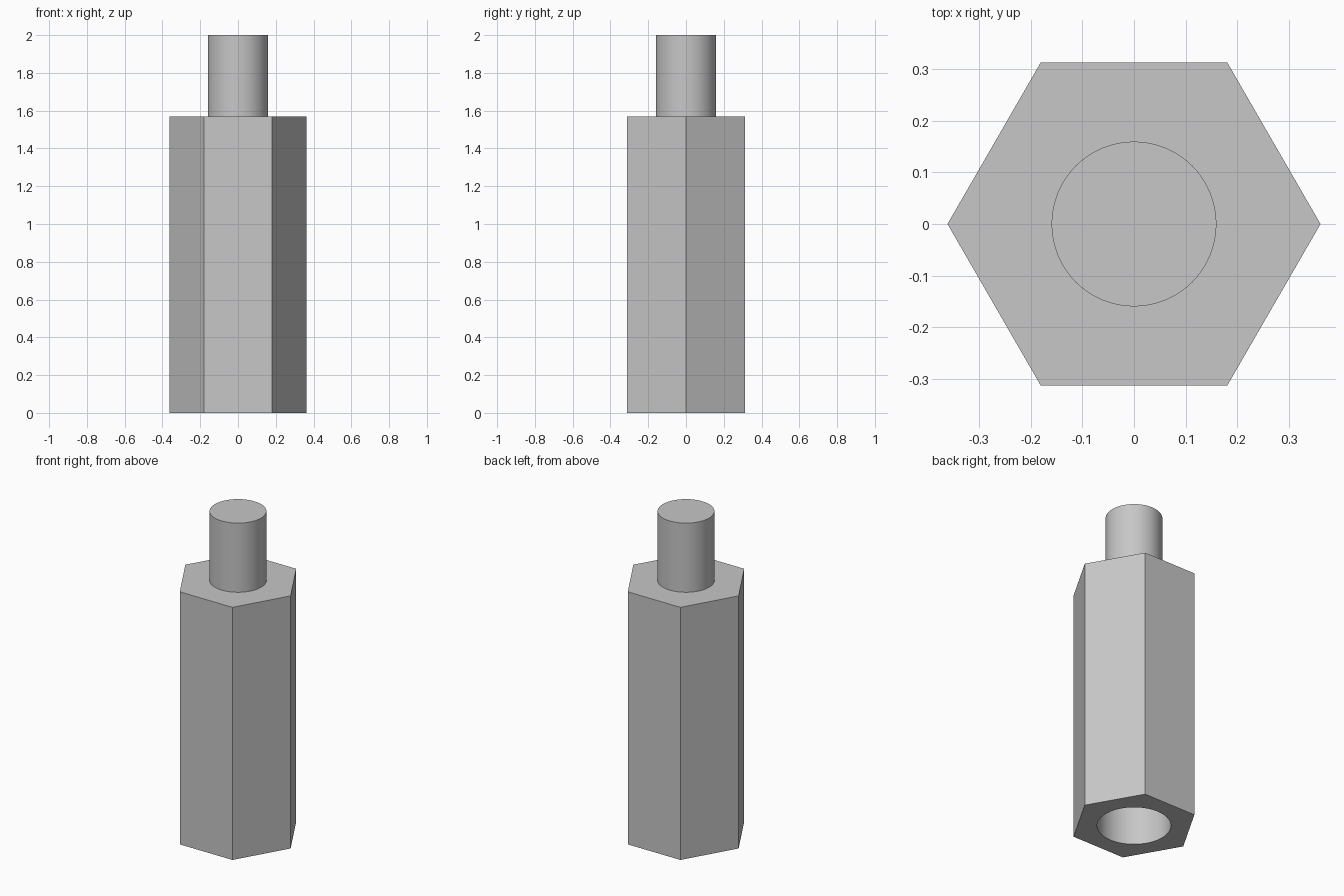
import bpy, bmesh, math

cube = bpy.data.objects.get("Cube")
if cube:
    bpy.data.objects.remove(cube, do_unlink=True)

HEX_R, STUD_R, BORE_R = 0.362, 0.16, 0.208
BODY_H, TOTAL_H, BORE_DEPTH = 1.57, 2.0, 0.7

metal = bpy.data.materials.new("grey metal")
metal.use_nodes = True
grey = (0.57, 0.57, 0.57, 1)
metal.diffuse_color = grey
metal.node_tree.nodes["Principled BSDF"].inputs["Base Color"].default_value = grey


def ring(bm, radius, z, sides):
    """Closed loop of edges around the z axis, first corner on +x."""
    verts = [bm.verts.new((radius * math.cos(math.tau * i / sides),
                           radius * math.sin(math.tau * i / sides), z))
             for i in range(sides)]
    edges = [bm.edges.new((verts[i - 1], verts[i])) for i in range(sides)]
    return verts, edges


def tube(bm, radius, z_open, z_capped, sides):
    """Prism wall capped at one end; returns the edges of the open end."""
    _, open_edges = ring(bm, radius, z_open, sides)
    cap_verts, cap_edges = ring(bm, radius, z_capped, sides)
    bmesh.ops.bridge_loops(bm, edges=open_edges + cap_edges)
    bm.faces.new(cap_verts)
    return open_edges


def finish(bm, name):
    bmesh.ops.recalc_face_normals(bm, faces=bm.faces)
    mesh = bpy.data.meshes.new(name)
    bm.to_mesh(mesh)
    bm.free()
    mesh.materials.append(metal)
    obj = bpy.data.objects.new(name, mesh)
    bpy.context.collection.objects.link(obj)
    bpy.ops.object.select_all(action='DESELECT')
    obj.select_set(True)
    bpy.context.view_layer.objects.active = obj
    bpy.ops.object.shade_smooth_by_angle(angle=math.radians(30))


# Hexagonal body with a round blind bore in its underside
bm = bmesh.new()
rim = tube(bm, HEX_R, 0, BODY_H, 6)
rim += tube(bm, BORE_R, 0, BORE_DEPTH, 64)
bmesh.ops.triangle_fill(bm, edges=rim, use_beauty=True, normal=(0, 0, -1))
finish(bm, "hex_body")

# Round stud on top
bm = bmesh.new()
base = tube(bm, STUD_R, BODY_H, TOTAL_H, 64)
bmesh.ops.edgeloop_fill(bm, edges=base)
finish(bm, "top_stud")
